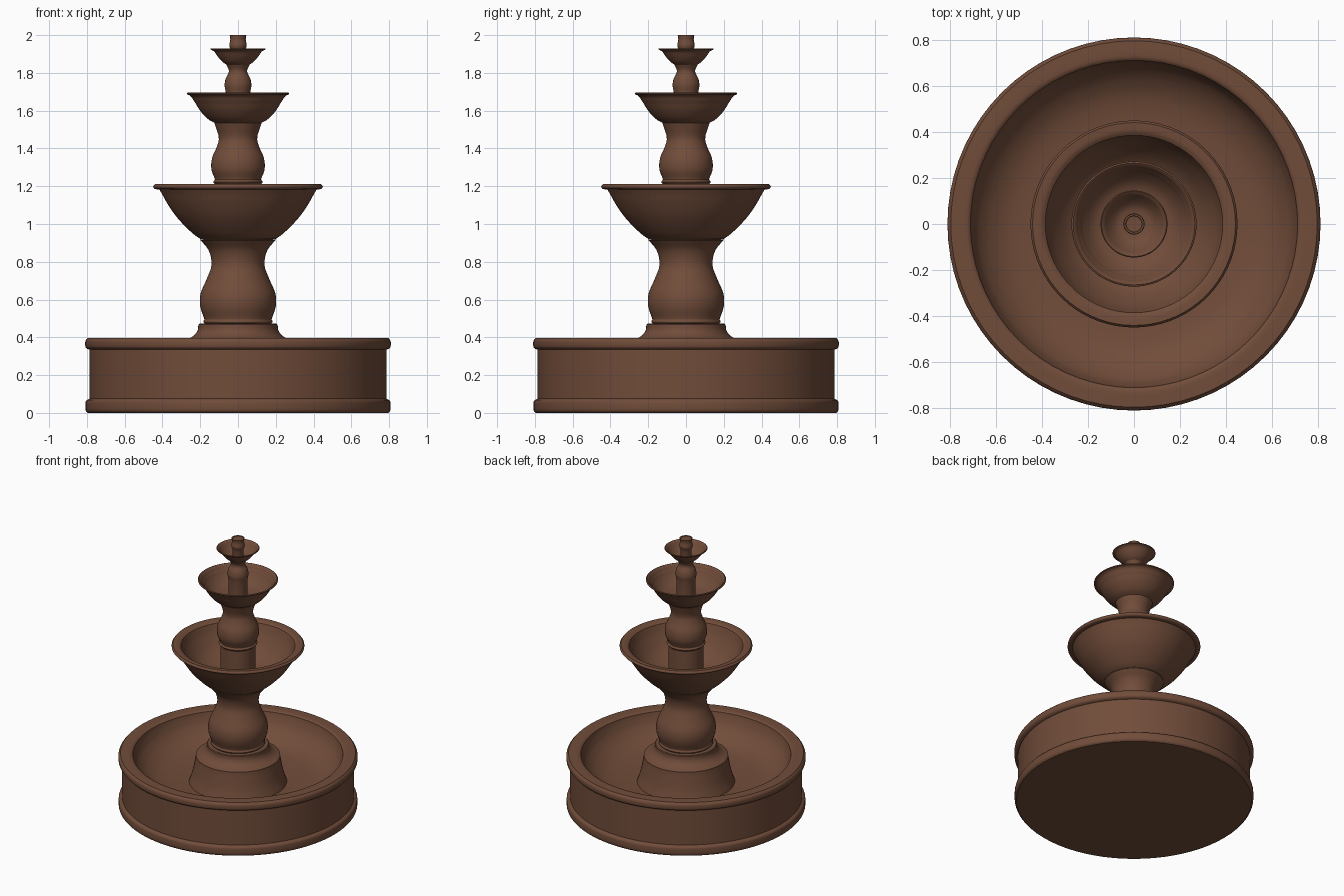
import bpy, bmesh, math
from mathutils import Vector

SIDES = 72
mat = bpy.data.materials.new("brown_stone")
mat.diffuse_color = (0.165, 0.073, 0.042, 1)


def spline(pts, steps=4):
    """Smooth curve through (radius, height) points."""
    p = [Vector(q) for q in pts]
    if len(p) < 3:
        return p
    p = [2 * p[0] - p[1]] + p + [2 * p[-1] - p[-2]]
    out = []
    for i in range(1, len(p) - 2):
        a, b, c, d = p[i - 1:i + 3]
        for k in range(steps):
            t = k / steps
            out.append(0.5 * (2 * b + (c - a) * t + (2 * a - 5 * b + 4 * c - d) * t * t
                              + (3 * b - a - 3 * c + d) * t ** 3))
    return out + [p[-2]]


def lathe(name, *sections):
    """Spin smooth sections, joined at crisp corners, about the z axis."""
    prof = []
    for s in sections:
        for q in spline(s):
            if not prof or (q - prof[-1]).length > 1e-5:
                prof.append(q)
    bm = bmesh.new()
    rings = []
    for r, z in prof:
        if r < 1e-5:
            rings.append([bm.verts.new((0, 0, z))] * SIDES)
        else:
            rings.append([bm.verts.new((r * math.cos(2 * math.pi * i / SIDES),
                                        r * math.sin(2 * math.pi * i / SIDES), z))
                          for i in range(SIDES)])
    for lo, hi in zip(rings, rings[1:]):
        for i in range(SIDES):
            j = (i + 1) % SIDES
            bm.faces.new(list(dict.fromkeys((lo[i], lo[j], hi[j], hi[i]))))
    bmesh.ops.recalc_face_normals(bm, faces=bm.faces)
    me = bpy.data.meshes.new(name)
    bm.to_mesh(me)
    bm.free()
    ob = bpy.data.objects.new(name, me)
    bpy.context.collection.objects.link(ob)
    me.materials.append(mat)
    bpy.ops.object.select_all(action='DESELECT')
    ob.select_set(True)
    bpy.context.view_layer.objects.active = ob
    bpy.ops.object.shade_smooth_by_angle(angle=math.radians(35))


# Ground basin with mouldings and a hollow interior
lathe("basin",
      [(0, 0), (0.795, 0)],
      [(0.795, 0), (0.807, 0.015), (0.807, 0.055), (0.8, 0.068)],
      [(0.785, 0.075), (0.785, 0.335)],
      [(0.8, 0.34), (0.808, 0.352), (0.808, 0.38), (0.795, 0.397)],
      [(0.795, 0.397), (0.73, 0.397), (0.71, 0.388)],
      [(0.705, 0.365), (0.675, 0.305), (0.61, 0.245), (0.51, 0.205), (0.3, 0.185)],
      [(0.3, 0.185), (0, 0.185)])

# Pedestal
lathe("pedestal",
      [(0, 0.18), (0.333, 0.18)],
      [(0.333, 0.18), (0.307, 0.26), (0.285, 0.375)],
      [(0.285, 0.385), (0.255, 0.396), (0.228, 0.415), (0.213, 0.44), (0.21, 0.467)],
      [(0.205, 0.472), (0, 0.472)])

# Lower baluster
lathe("lower_column",
      [(0, 0.465), (0.175, 0.465)],
      [(0.175, 0.472), (0.184, 0.482), (0.178, 0.494)],
      [(0.178, 0.496), (0.2, 0.565), (0.197, 0.635), (0.163, 0.715), (0.14, 0.785),
       (0.155, 0.86), (0.2, 0.916)],
      [(0.2, 0.916), (0, 0.925)])

# Large bowl
lathe("large_bowl",
      [(0, 0.918), (0.2, 0.918)],
      [(0.2, 0.922), (0.235, 0.946), (0.287, 0.995), (0.335, 1.05), (0.375, 1.11),
       (0.4, 1.155), (0.416, 1.182)],
      [(0.416, 1.182), (0.44, 1.186), (0.449, 1.198), (0.44, 1.211)],
      [(0.44, 1.211), (0.405, 1.208), (0.385, 1.198)],
      [(0.385, 1.198), (0.355, 1.125), (0.29, 1.035), (0.2, 0.98), (0.1, 0.965)],
      [(0.1, 0.965), (0, 0.965)])

# Middle baluster rising out of the large bowl
lathe("middle_column",
      [(0, 0.96), (0.12, 0.96)],
      [(0.12, 0.96), (0.12, 1.205)],
      [(0.12, 1.21), (0.131, 1.222), (0.122, 1.236)],
      [(0.122, 1.238), (0.141, 1.29), (0.137, 1.35), (0.112, 1.41), (0.102, 1.46),
       (0.125, 1.534)],
      [(0.125, 1.534), (0, 1.54)])

# Medium bowl
lathe("medium_bowl",
      [(0, 1.532), (0.12, 1.532)],
      [(0.12, 1.533), (0.162, 1.558), (0.203, 1.603), (0.234, 1.655), (0.252, 1.678),
       (0.27, 1.686)],
      [(0.27, 1.686), (0.271, 1.692), (0.264, 1.696)],
      [(0.264, 1.696), (0.255, 1.69)],
      [(0.255, 1.69), (0.222, 1.635), (0.172, 1.585), (0.1, 1.562)],
      [(0.1, 1.562), (0, 1.562)])

# Upper baluster
lathe("upper_column",
      [(0, 1.56), (0.065, 1.56)],
      [(0.065, 1.56), (0.065, 1.7)],
      [(0.065, 1.7), (0.071, 1.735), (0.065, 1.77), (0.05, 1.8), (0.05, 1.82), (0.061, 1.842)],
      [(0.061, 1.842), (0, 1.845)])

# Small bowl
lathe("small_bowl",
      [(0, 1.841), (0.058, 1.841)],
      [(0.058, 1.842), (0.082, 1.858), (0.106, 1.885), (0.125, 1.912), (0.145, 1.923)],
      [(0.145, 1.923), (0.145, 1.927), (0.141, 1.93)],
      [(0.141, 1.93), (0.132, 1.924)],
      [(0.132, 1.924), (0.105, 1.888), (0.075, 1.863), (0.035, 1.854)],
      [(0.035, 1.854), (0, 1.854)])

# Spout with a slightly recessed top
lathe("spout",
      [(0, 1.85), (0.037, 1.85)],
      [(0.037, 1.85), (0.037, 1.92)],
      [(0.037, 1.92), (0.046, 1.945), (0.041, 1.975), (0.044, 2.0)],
      [(0.044, 2.0), (0.036, 2.0)],
      [(0.034, 1.997), (0, 1.995)])
